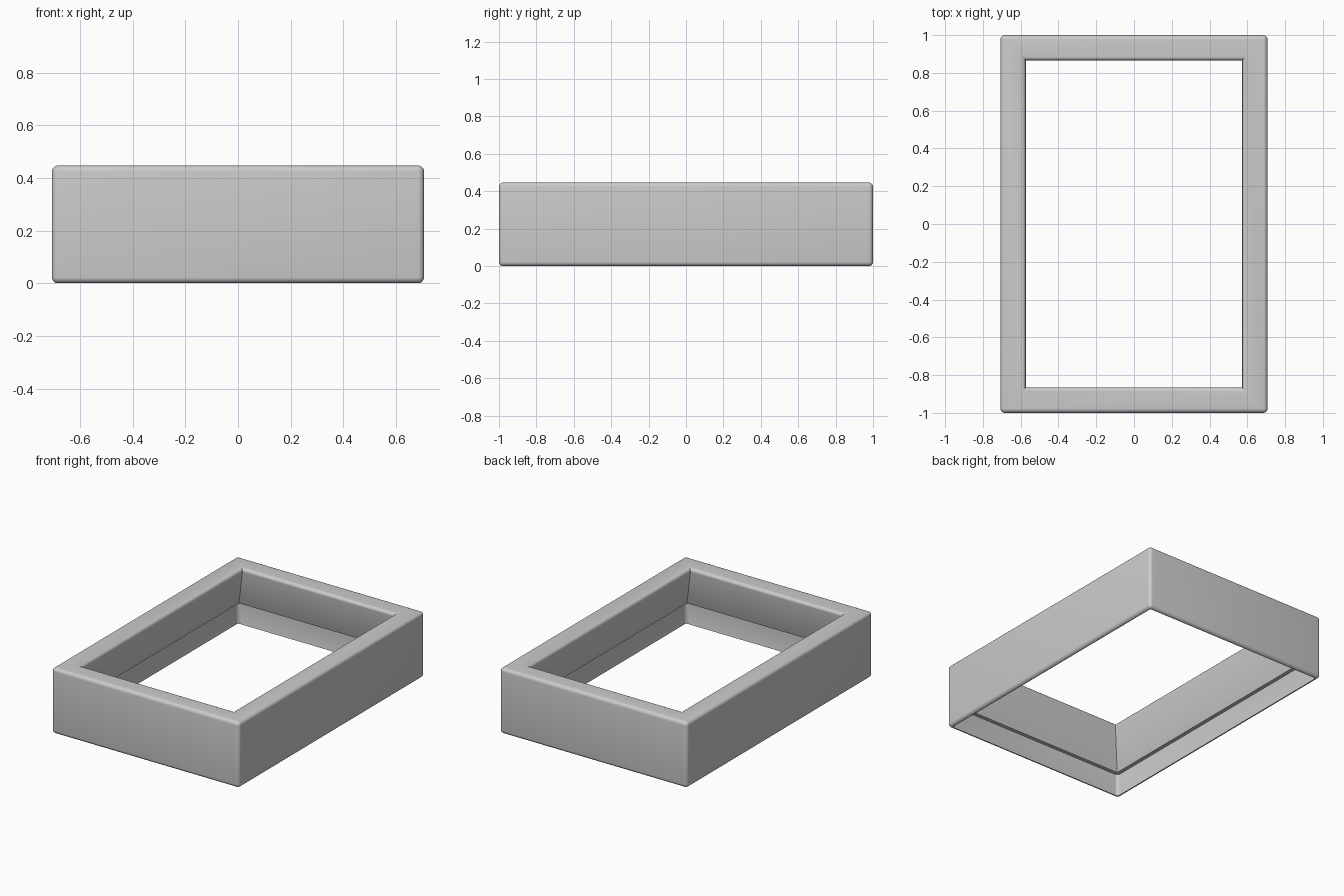
import bpy, bmesh
from math import pi, sin, cos

cube = bpy.data.objects.get("Cube")
if cube:
    bpy.data.objects.remove(cube, do_unlink=True)

HALF_X, HALF_Y, HEIGHT = 0.707, 1.0, 0.447
ROUND = 0.023
STEPS = 5


def ring(bm, inset, z, radius):
    """Rectangular loop with rounded corners, inset from the outer walls."""
    verts = []
    for i, (sx, sy) in enumerate([(1, 1), (-1, 1), (-1, -1), (1, -1)]):
        cx = sx * (HALF_X - inset - radius)
        cy = sy * (HALF_Y - inset - radius)
        for k in range(STEPS + 1):
            a = pi / 2 * (i + k / STEPS)
            verts.append(bm.verts.new((cx + radius * cos(a), cy + radius * sin(a), z)))
    return verts


def arc(inset, z, start, end):
    """Section points around a rounded edge: (inset, height)."""
    angles = [start + (end - start) * k / STEPS for k in range(STEPS + 1)]
    return [(inset - ROUND * cos(a), z + ROUND * sin(a)) for a in angles]


# Wall section: rounded outer edges, sloping inner face, step, thin lower skirt
OPENING = 0.134
section = [(p, z, max(ROUND - p, 0)) for p, z in
           arc(ROUND, ROUND, -pi / 2, 0) + arc(ROUND, HEIGHT - ROUND, 0, pi / 2)]
section += [(p, z, 0) for p, z in
            arc(OPENING - ROUND, HEIGHT - ROUND, pi / 2, pi)]
section += [(0.048, 0.154, 0), (0.022, 0.154, 0.02), (0.022, 0.003, 0.02)]

bm = bmesh.new()
rings = [ring(bm, *s) for s in section]
for a, b in zip(rings, rings[1:] + rings[:1]):
    for i in range(len(a)):
        j = (i + 1) % len(a)
        bm.faces.new((a[i], a[j], b[j], b[i]))
bmesh.ops.remove_doubles(bm, verts=bm.verts, dist=0.0002)
bmesh.ops.recalc_face_normals(bm, faces=bm.faces)

mesh = bpy.data.meshes.new("frame")
bm.to_mesh(mesh)
bm.free()
frame = bpy.data.objects.new("frame", mesh)
bpy.context.collection.objects.link(frame)

# Plain grey
grey = bpy.data.materials.new("light grey")
grey.use_nodes = True
color = (0.6, 0.6, 0.6, 1)
grey.diffuse_color = color
grey.node_tree.nodes["Principled BSDF"].inputs["Base Color"].default_value = color
mesh.materials.append(grey)

bpy.ops.object.select_all(action="DESELECT")
frame.select_set(True)
bpy.context.view_layer.objects.active = frame
bpy.ops.object.shade_smooth_by_angle(angle=pi / 6)
